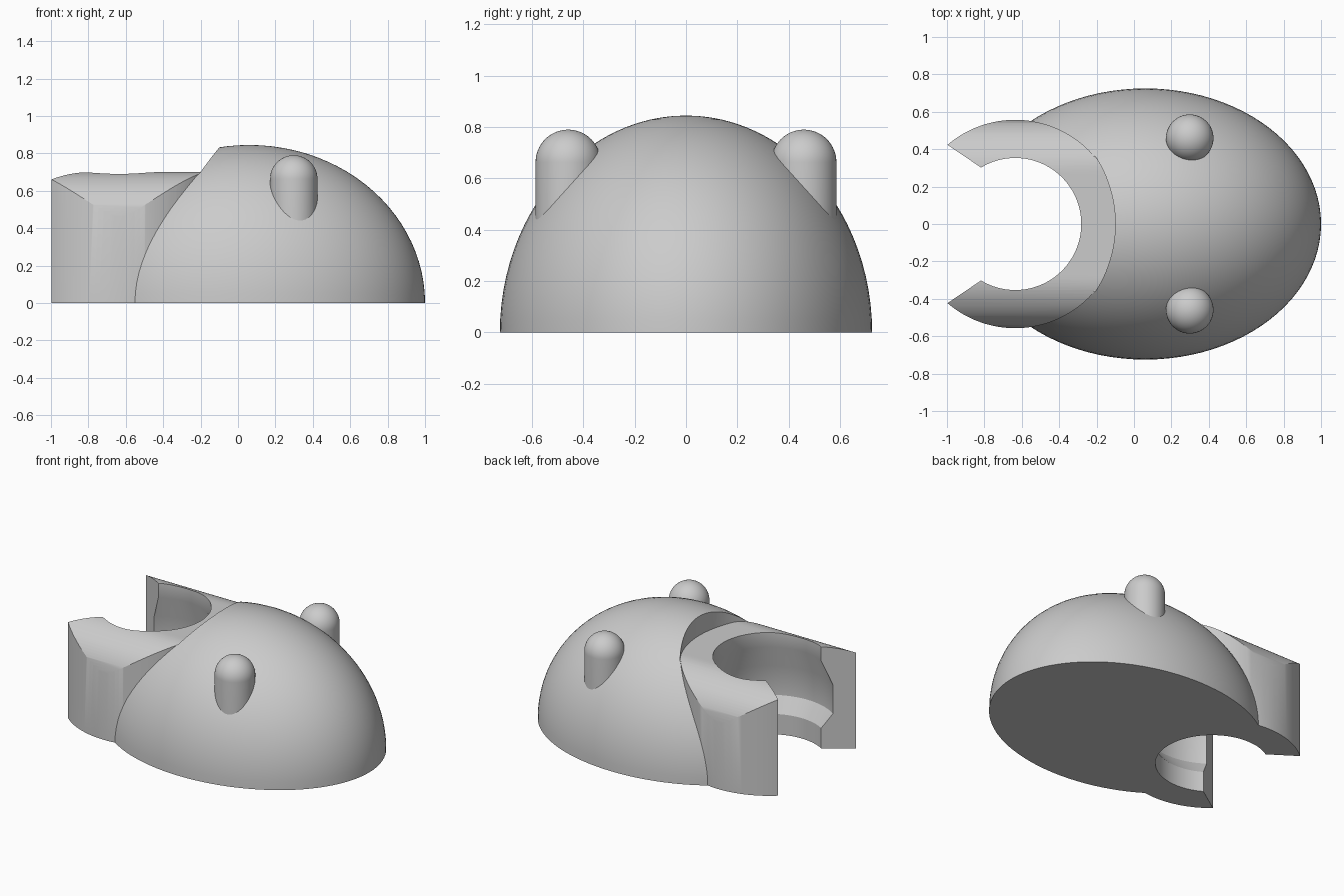
import bpy, bmesh, math
from mathutils import Matrix, Vector

if "Cube" in bpy.data.objects:
    bpy.data.objects.remove(bpy.data.objects["Cube"], do_unlink=True)

grey = bpy.data.materials.new("plain_grey")
grey.use_nodes = True
grey.diffuse_color = (0.6, 0.6, 0.6, 1)
grey.node_tree.nodes["Principled BSDF"].inputs["Base Color"].default_value = (0.6, 0.6, 0.6, 1)

RING_X, RING_R, HOLE_R, RING_TOP = -0.635, 0.557, 0.353, 0.70


def finish_mesh(name, bm):
    bmesh.ops.recalc_face_normals(bm, faces=bm.faces[:])
    mesh = bpy.data.meshes.new(name)
    bm.to_mesh(mesh)
    bm.free()
    ob = bpy.data.objects.new(name, mesh)
    bpy.context.collection.objects.link(ob)
    mesh.materials.append(grey)
    return ob


def prism(name, points, direction):
    """Extrude a closed outline along a direction."""
    bm = bmesh.new()
    face = bm.faces.new([bm.verts.new(p) for p in points])
    out = bmesh.ops.extrude_face_region(bm, geom=[face])
    moved = [v for v in out["geom"] if isinstance(v, bmesh.types.BMVert)]
    bmesh.ops.translate(bm, verts=moved, vec=direction)
    return finish_mesh(name, bm)


def cylinder(name, x, radius, z0, z1, sides=128):
    angles = [math.tau * i / sides for i in range(sides)]
    pts = [(x + radius * math.cos(a), radius * math.sin(a), z0) for a in angles]
    return prism(name, pts, Vector((0, 0, z1 - z0)))


def lathe(name, profile, x, sides=128):
    """Revolve (radius, z) points that begin and end on the axis."""
    bm = bmesh.new()
    verts = [bm.verts.new((r, 0, z)) for r, z in profile]
    edges = [bm.edges.new(pair) for pair in zip(verts, verts[1:])]
    bmesh.ops.spin(bm, geom=verts + edges, cent=(0, 0, 0), axis=(0, 0, 1),
                   angle=math.tau, steps=sides, use_duplicate=False)
    bmesh.ops.remove_doubles(bm, verts=bm.verts[:], dist=1e-4)
    bmesh.ops.translate(bm, verts=bm.verts[:], vec=(x, 0, 0))
    return finish_mesh(name, bm)


def boolean(ob, cutter, operation="DIFFERENCE"):
    mod = ob.modifiers.new("cut", "BOOLEAN")
    mod.operation, mod.object, mod.solver = operation, cutter, "EXACT"
    bpy.context.view_layer.objects.active = ob
    bpy.ops.object.modifier_apply(modifier=mod.name)
    bpy.data.objects.remove(cutter, do_unlink=True)


def smooth(ob):
    bpy.ops.object.select_all(action="DESELECT")
    ob.select_set(True)
    bpy.context.view_layer.objects.active = ob
    bpy.ops.object.shade_smooth_by_angle(angle=math.radians(25))


# Half-ellipsoid body with a flat underside
bm = bmesh.new()
bmesh.ops.create_uvsphere(bm, u_segments=96, v_segments=48, radius=1)
bmesh.ops.transform(bm, verts=bm.verts[:],
                    matrix=Matrix.Translation((0.06, 0, 0)) @ Matrix.Diagonal((0.94, 0.725, 0.845, 1)))
cut = bmesh.ops.bisect_plane(bm, geom=bm.verts[:] + bm.edges[:] + bm.faces[:], dist=1e-5,
                             plane_co=(0, 0, 0), plane_no=(0, 0, 1), clear_inner=True)
rim = [e for e in bm.edges if e.is_boundary]
bmesh.ops.holes_fill(bm, edges=rim, sides=0)
body = finish_mesh("body", bm)

# Seat for the ring, and the shallow wall rising above it
boolean(body, cylinder("seat_cutter", RING_X, RING_R - 0.005, -0.5, RING_TOP - 0.005))
boolean(body, cylinder("wall_cutter", -0.765, 0.665, RING_TOP - 0.01, 1.5))

# Open ring: round-shouldered bar trimmed to a disc
shoulder = 0.28
corner = [i * math.pi / 48 for i in range(25)]
right = [(shoulder + shoulder * math.cos(a), RING_TOP - shoulder + shoulder * math.sin(a)) for a in corner]
section = [(0.56, 0)] + right + [(-y, z) for y, z in reversed(right)] + [(-0.56, 0)]
ring = prism("open_ring", [(-1.5, y, z) for y, z in section], Vector((2, 0, 0)))
boolean(ring, cylinder("disc_trim", RING_X, RING_R, -0.5, 1.5), "INTERSECT")

# Hole with a chamfered groove around its inside
groove = [(0, -0.5), (HOLE_R, -0.5), (HOLE_R, 0.14), (0.42, 0.24), (0.42, 0.44),
          (HOLE_R, 0.60), (HOLE_R, 1.5), (0, 1.5)]
boolean(ring, lathe("hole_cutter", groove, RING_X))

# Flared mouth of the ring
mouth = [(-0.371, 0, -0.5), (-1.555, 0.8, -0.5), (-1.555, -0.8, -0.5)]
boolean(ring, prism("mouth_cutter", mouth, Vector((0, 0, 2))))

# Two domed pegs, one on each side
dome_r, dome_z = 0.127, 0.663
dome = [(dome_r * math.cos(i * math.pi / 32), dome_z + dome_r * math.sin(i * math.pi / 32)) for i in range(16)]
for side, name in ((1, "back_peg"), (-1, "front_peg")):
    peg = lathe(name, [(0, 0.3), (dome_r, 0.3)] + dome + [(0, dome_z + dome_r)], 0.298, 48)
    peg.data.transform(Matrix.Translation((0, side * 0.459, 0)))
    smooth(peg)

for part in (body, ring):
    smooth(part)
